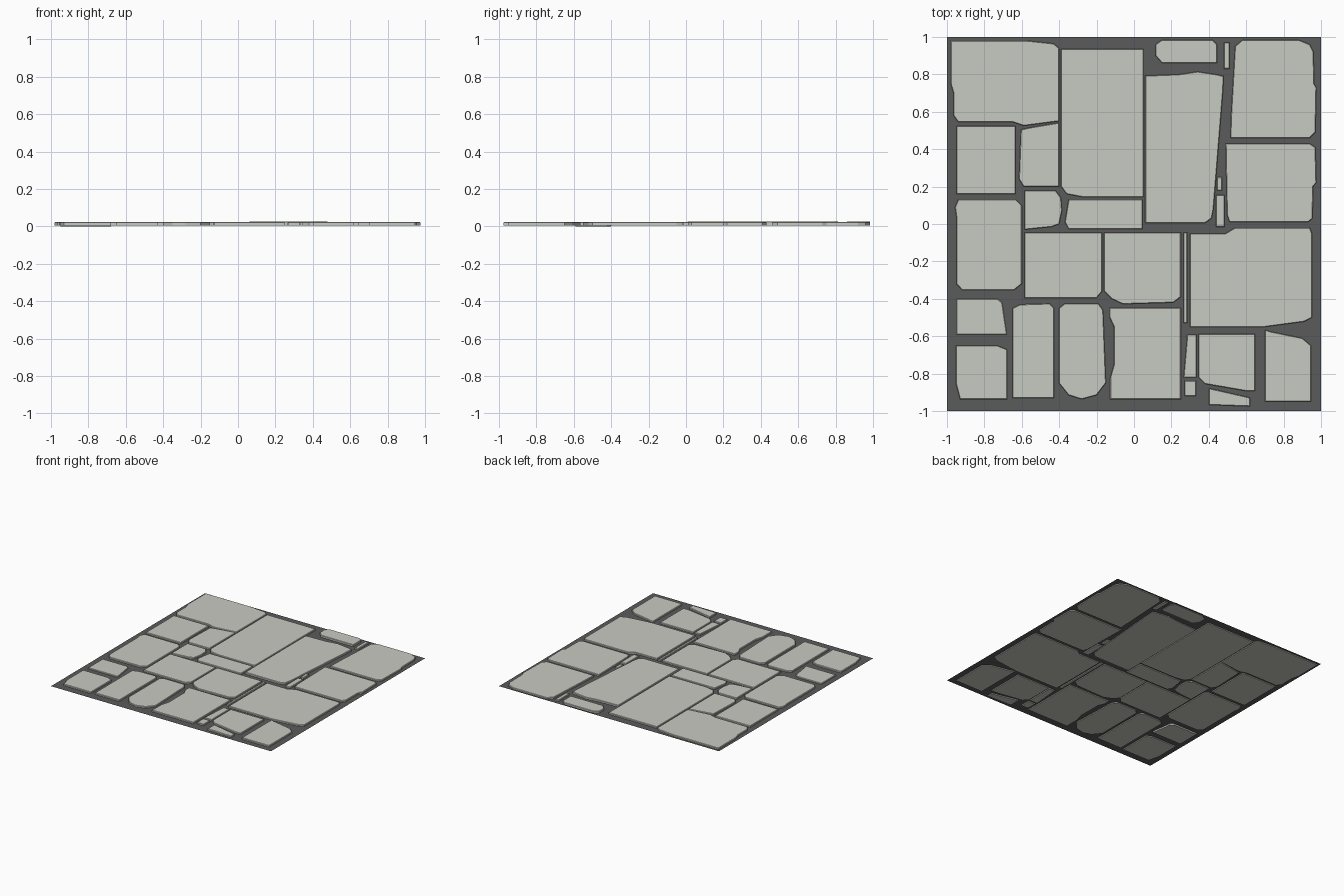
import bpy, bmesh


def material(name, rgb):
    m = bpy.data.materials.new(name)
    m.diffuse_color = (*rgb, 1)
    return m


STONE = material("pale stone", (0.575, 0.595, 0.535))
MORTAR = material("dark mortar", (0.105, 0.105, 0.108))
BOTTOM, TOP, JOINT_Z = 0.004, 0.024, 0.011


def add_object(name, bm, mat):
    bmesh.ops.recalc_face_normals(bm, faces=bm.faces)
    me = bpy.data.meshes.new(name)
    bm.to_mesh(me)
    bm.free()
    me.materials.append(mat)
    ob = bpy.data.objects.new(name, me)
    bpy.context.collection.objects.link(ob)
    return ob


def stone(name, pts, lift=0.0):
    """Flat slab with the given outline and a slightly worn top edge."""
    bm = bmesh.new()
    low = bm.faces.new([bm.verts.new((x, y, BOTTOM + lift)) for x, y in pts])
    up = bmesh.ops.extrude_face_region(bm, geom=[low], use_keep_orig=True)["geom"]
    verts = [g for g in up if isinstance(g, bmesh.types.BMVert)]
    bmesh.ops.translate(bm, verts=verts, vec=(0, 0, TOP - BOTTOM))
    bmesh.ops.recalc_face_normals(bm, faces=bm.faces)
    edges = [e for e in bm.edges if all(v in verts for v in e.verts)]
    bmesh.ops.bevel(bm, geom=edges, offset=0.003, segments=1, affect='EDGES')
    return add_object(name, bm, STONE)


def block(name, x0, x1, y0, y1, lift=0.0):
    return stone(name, [(x0, y0), (x1, y0), (x1, y1), (x0, y1)], lift)


# mortar sheet
bm = bmesh.new()
bm.faces.new([bm.verts.new((x, y, JOINT_Z)) for x, y in ((-1, -1), (1, -1), (1, 1), (-1, 1))])
add_object("mortar_bed", bm, MORTAR)

# back row
stone("back_left_slab", [(-.98, .98), (-.57, .98), (-.43, .965), (-.4, .94), (-.4, .55),
      (-.59, .525), (-.65, .545), (-.94, .545), (-.965, .58), (-.965, .70), (-.98, .75)])
stone("back_middle_slab", [(-.39, .935), (.05, .935), (.05, .145), (-.28, .145),
      (-.36, .16), (-.39, .2)])
stone("centre_slab", [(.06, .793), (.24, .80), (.34, .815), (.44, .80), (.48, .79), (.475, .70),
      (.425, .08), (.415, .03), (.38, .005), (.06, .005)], .002)
stone("back_small_slab", [(.115, .96), (.15, .985), (.42, .985), (.445, .96), (.445, .86),
      (.15, .86), (.115, .90)], .003)
block("back_chip", .48, .51, .83, .97)
stone("back_right_slab", [(.54, .95), (.58, .985), (.88, .985), (.94, .96), (.96, .92),
      (.963, .75), (.975, .73), (.97, .49), (.94, .46), (.515, .46), (.52, .60)])

# upper middle rows
block("left_square_slab", -.95, -.633, .16, .525)
stone("left_narrow_slab", [(-.605, .505), (-.56, .515), (-.4, .542), (-.4, .2), (-.59, .2),
      (-.615, .24)])
stone("right_slab", [(.49, .43), (.94, .43), (.97, .41), (.975, .22), (.957, .2), (.955, .03),
      (.93, .01), (.51, .01), (.497, .05)])
block("joint_chip_back", .443, .47, .18, .25)
block("joint_chip_front", .438, .485, -.015, .155)

# middle rows
stone("left_long_slab", [(-.94, .13), (-.63, .13), (-.6, .10), (-.6, -.32), (-.64, -.352),
      (-.92, -.352), (-.95, -.32), (-.95, .04), (-.957, .09)])
stone("small_worn_slab", [(-.585, .18), (-.42, .18), (-.39, .14), (-.385, .07), (-.4, 0),
      (-.44, -.015), (-.585, -.03)])
stone("low_strip_slab", [(-.35, .13), (.046, .13), (.046, -.027), (-.35, -.027), (-.37, .01)])
stone("middle_left_slab", [(-.585, -.045), (-.17, -.045), (-.17, -.36), (-.2, -.395),
      (-.585, -.395)])
stone("middle_slab", [(-.16, -.045), (.25, -.045), (.25, -.39), (.21, -.42), (-.06, -.428),
      (-.12, -.40), (-.16, -.36)])
block("thin_strip", .265, .285, -.53, -.045)
stone("middle_right_slab", [(.3, -.05), (.49, -.05), (.54, -.02), (.94, -.02), (.952, -.05),
      (.952, -.50), (.91, -.522), (.7, -.55), (.3, -.55)])

# front rows
stone("front_left_upper_slab", [(-.95, -.4), (-.73, -.4), (-.705, -.42), (-.68, -.59),
      (-.95, -.59)], -.004)
stone("front_left_corner_slab", [(-.953, -.65), (-.73, -.65), (-.68, -.67), (-.68, -.937),
      (-.93, -.937), (-.953, -.85)])
stone("front_upright_slab", [(-.65, -.45), (-.61, -.43), (-.45, -.425), (-.427, -.45),
      (-.427, -.93), (-.65, -.93)])
stone("front_rounded_slab", [(-.402, -.45), (-.37, -.425), (-.19, -.425), (-.165, -.46),
      (-.15, -.85), (-.2, -.915), (-.28, -.937), (-.35, -.915), (-.402, -.85)])
stone("front_middle_slab", [(-.13, -.45), (.25, -.45), (.25, -.937), (-.127, -.937),
      (-.127, -.82), (-.107, -.75), (-.107, -.55), (-.13, -.5)])
stone("front_strip", [(.285, -.59), (.335, -.59), (.335, -.82), (.265, -.82)])
block("front_chip", .27, .332, -.92, -.838)
stone("front_right_slab", [(.345, -.587), (.648, -.587), (.648, -.893), (.6, -.893),
      (.38, -.855), (.345, -.82)])
stone("front_wedge", [(.4, -.878), (.62, -.928), (.62, -.975), (.4, -.967)])
stone("front_right_corner_slab", [(.7, -.565), (.73, -.575), (.9, -.61), (.947, -.65),
      (.947, -.95), (.7, -.95)])
